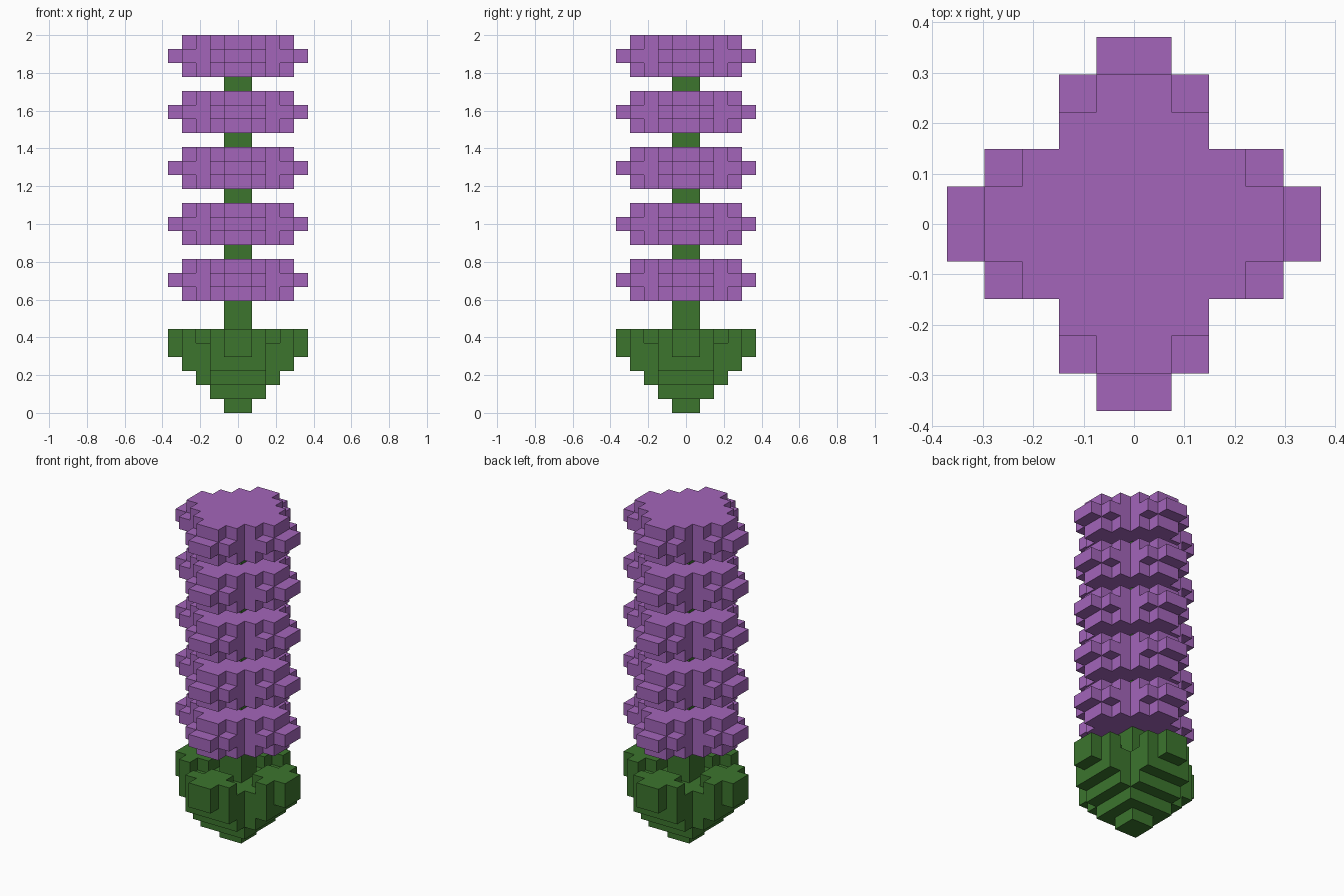
import bpy, bmesh, math
from mathutils import Vector

if "Cube" in bpy.data.objects:
    bpy.data.objects.remove(bpy.data.objects["Cube"], do_unlink=True)

U = 2 / 27  # size of one block


def material(name, rgb):
    m = bpy.data.materials.new(name)
    m.use_nodes = True
    m.diffuse_color = (*rgb, 1)
    m.node_tree.nodes["Principled BSDF"].inputs["Base Color"].default_value = (*rgb, 1)
    return m


PURPLE = material("petal purple", (0.366, 0.130, 0.491))
GREEN = material("leaf green", (0.045, 0.178, 0.027))


def core(h, z0, z1):
    """Blocks of a centred square column with half width h."""
    return {(x, y, z) for x in range(-h, h) for y in range(-h, h) for z in range(z0, z1)}


def arms(r0, r1, h, z0, z1):
    """Blocks of four arms from radius r0 to r1 with half width h."""
    cells = set()
    for r in range(r0, r1):
        for s in range(-h, h):
            for z in range(z0, z1):
                cells |= {(r, s, z), (-r - 1, s, z), (s, r, z), (s, -r - 1, z)}
    return cells


def build(name, cells, mat, z_shift=0):
    """Skin the outside of a block set and merge its flat faces."""
    bm = bmesh.new()
    verts = {}

    def vert(p):
        p = tuple(round(c) for c in p)
        if p not in verts:
            verts[p] = bm.verts.new((p[0] * U, p[1] * U, (p[2] + z_shift) * U))
        return verts[p]

    for c in sorted(cells):
        for axis in range(3):
            for side in (0, 1):
                step = [0, 0, 0]
                step[axis] = 2 * side - 1
                if tuple(a + b for a, b in zip(c, step)) in cells:
                    continue
                u, v = Vector((0, 0, 0)), Vector((0, 0, 0))
                u[(axis + 1) % 3] = 1
                v[(axis + 2) % 3] = 1
                o = Vector(c)
                o[axis] += side
                quad = [o, o + u, o + u + v, o + v]
                bm.faces.new([vert(p) for p in (quad if side else quad[::-1])])
    bmesh.ops.dissolve_limit(bm, angle_limit=math.radians(1),
                             verts=bm.verts[:], edges=bm.edges[:])
    mesh = bpy.data.meshes.new(name)
    bm.to_mesh(mesh)
    bm.free()
    mesh.materials.append(mat)
    obj = bpy.data.objects.new(name, mesh)
    bpy.context.collection.objects.link(obj)
    return obj


# Leafy base: stepped underside that opens into four cross-topped leaves
base = core(1, 0, 1) | core(2, 1, 5)
base |= arms(2, 3, 2, 2, 5) | arms(3, 4, 2, 3, 6)
base |= arms(2, 3, 1, 5, 6) | arms(4, 5, 1, 4, 6)
build("leafy_base", base, GREEN)

# Flower tier: four blunt arms, wider and longer in the middle layer
tier = core(2, 0, 3) | arms(2, 3, 2, 0, 3) | arms(3, 4, 1, 0, 3)
tier |= arms(3, 4, 2, 1, 2) | arms(4, 5, 1, 1, 2)

# Five tiers, each on its own piece of stem
for i in range(5):
    z = 8 + 4 * i
    build(f"flower_tier_{i + 1}", tier, PURPLE, z)
    build(f"stem_{i + 1}", core(1, 5 if i == 0 else z - 1, z), GREEN)
